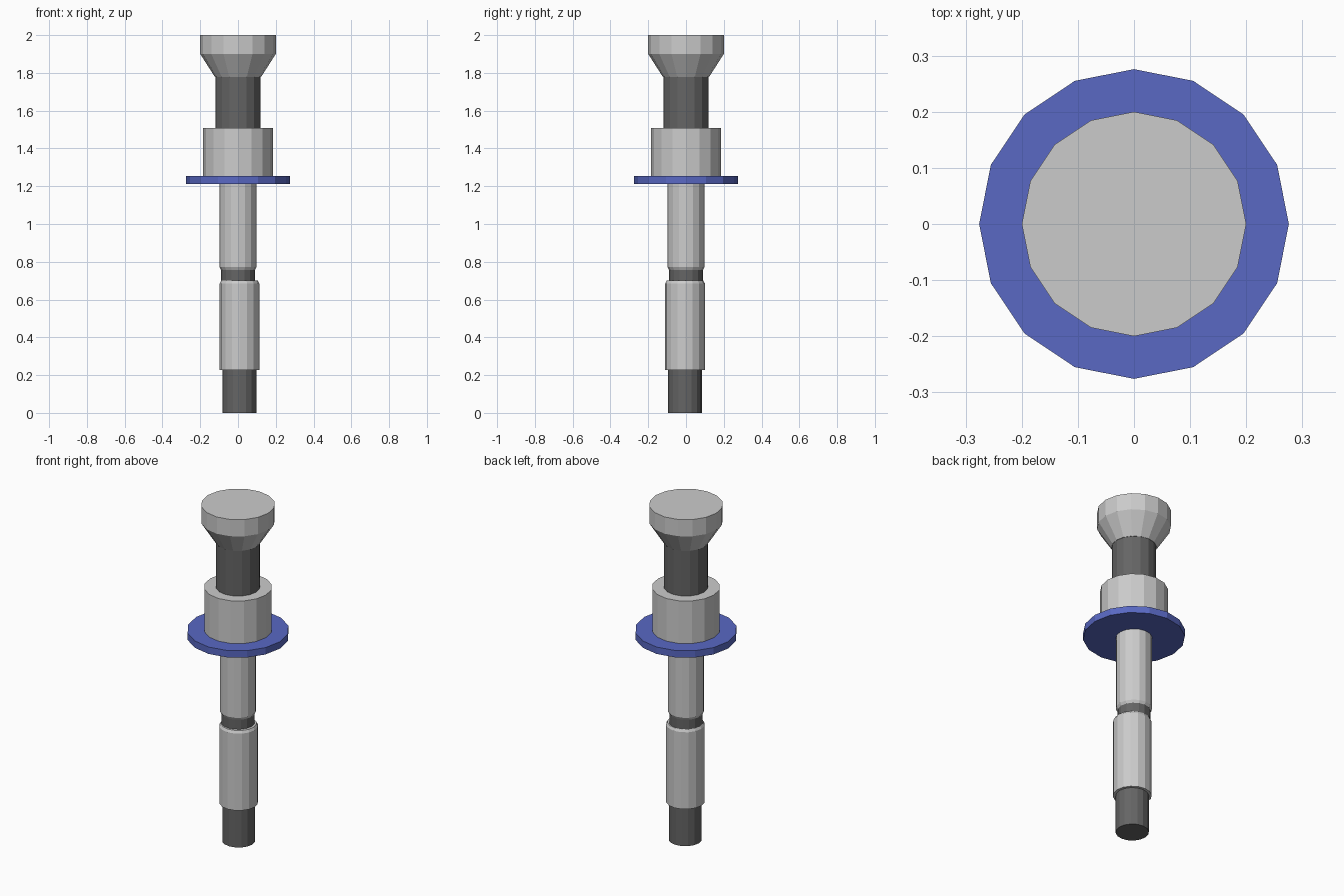
import bpy, bmesh, math

if "Cube" in bpy.data.objects:
    bpy.data.objects.remove(bpy.data.objects["Cube"])

SIDES = 16


def material(name, rgb):
    m = bpy.data.materials.new(name)
    m.diffuse_color = (*rgb, 1)
    m.use_nodes = True
    m.node_tree.nodes["Principled BSDF"].inputs["Base Color"].default_value = m.diffuse_color
    return m


black = material("black_rubber", (0.13, 0.13, 0.13))
blue = material("blue_paint", (0.10, 0.14, 0.55))


def turned(name, profile, mat=None, centre=(0, 0)):
    """Closed 16-sided lathe part from (radius, z) pairs, bottom to top."""
    bm = bmesh.new()
    rings = []
    for r, z in profile:
        rings.append([bm.verts.new((r * math.cos(2 * math.pi * i / SIDES),
                                    r * math.sin(2 * math.pi * i / SIDES), z))
                      for i in range(SIDES)])
    for a, b in zip(rings, rings[1:]):
        for i in range(SIDES):
            j = (i + 1) % SIDES
            bm.faces.new((a[i], a[j], b[j], b[i]))
    bm.faces.new(rings[0][::-1])
    bm.faces.new(rings[-1])
    mesh = bpy.data.meshes.new(name)
    bm.to_mesh(mesh)
    bm.free()
    obj = bpy.data.objects.new(name, mesh)
    obj.location = (*centre, 0)
    bpy.context.collection.objects.link(obj)
    if mat:
        mesh.materials.append(mat)
    return obj


# Lower section sits very slightly off axis
low = (0.008, -0.005)
turned("tip", [(0.09, 0), (0.09, 0.23)], black, low)
turned("lower_shaft", [(0.105, 0.227), (0.105, 0.685), (0.097, 0.70)], None, low)

# Upper section
turned("neck_ring", [(0.09, 0.70), (0.09, 0.76)], black)
turned("upper_shaft", [(0.09, 0.757), (0.098, 0.772), (0.098, 1.215)])
turned("flange", [(0.276, 1.213), (0.276, 1.254)], blue)
turned("collar", [(0.184, 1.254), (0.184, 1.508)])
turned("plunger_rod", [(0.12, 1.508), (0.12, 1.78)], black)

# Flared thumb cap
turned("cap", [(0.122, 1.778), (0.2, 1.90), (0.2, 2.0)])
